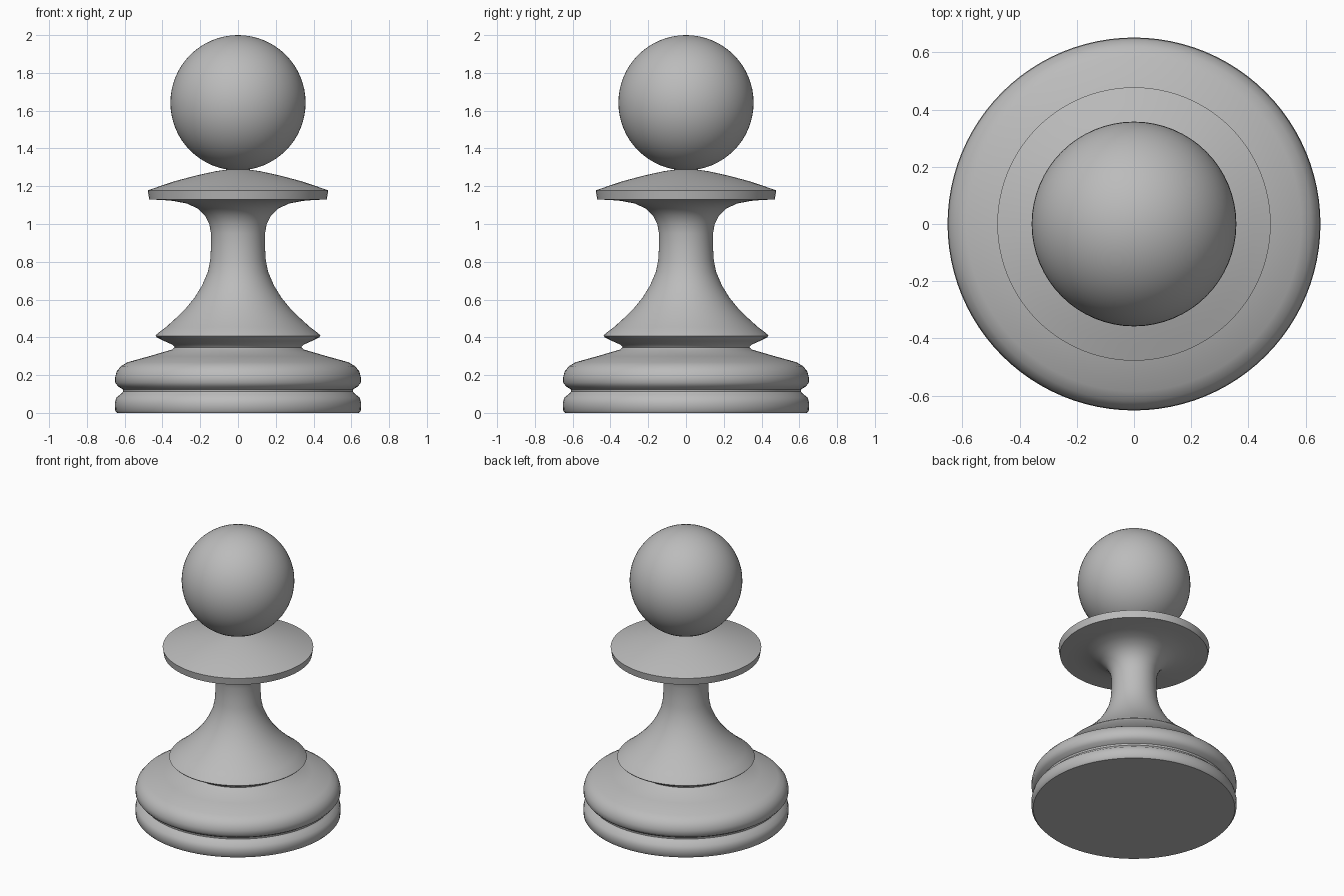
import bpy
import math

cube = bpy.data.objects.get("Cube")
if cube:
    bpy.data.objects.remove(cube)

# Single stone colour
GREY = (0.5, 0.5, 0.5, 1.0)
stone = bpy.data.materials.new("stone_grey")
stone.use_nodes = True
stone.diffuse_color = GREY
stone.node_tree.nodes["Principled BSDF"].inputs["Base Color"].default_value = GREY


def finish(obj, name, angle):
    obj.name = name
    obj.data.materials.append(stone)
    bpy.ops.object.select_all(action='DESELECT')
    obj.select_set(True)
    bpy.context.view_layer.objects.active = obj
    bpy.ops.object.shade_smooth_by_angle(angle=math.radians(angle))


def lathe(name, profile, sides=96):
    """Turn a (radius, height) profile, open or closed on the axis, about z."""
    verts, rings = [], []
    for r, z in profile:
        count = sides if r > 0 else 1
        start = len(verts)
        for i in range(count):
            a = math.tau * i / sides
            verts.append((r * math.cos(a), r * math.sin(a), z))
        rings.append([start + i % count for i in range(sides)])
    faces = []
    for low, high in zip(rings, rings[1:]):
        for i in range(sides):
            j = (i + 1) % sides
            loop = [low[i], low[j], high[j], high[i]]
            faces.append(list(dict.fromkeys(loop)))
    mesh = bpy.data.meshes.new(name)
    mesh.from_pydata(verts, [], faces)
    obj = bpy.data.objects.new(name, mesh)
    bpy.context.collection.objects.link(obj)
    finish(obj, name, 40)


# Turned body, as consecutive stretches of one profile
foot = [(0, 0), (.64, 0), (.65, .012), (.652, .05), (.645, .08), (.62, .1),
        (.608, .113), (.61, .125), (.635, .14), (.65, .16), (.65, .19),
        (.642, .22), (.62, .247), (.585, .268), (.47, .3), (.35, .335)]
collar = [(.335, .347), (.345, .36), (.39, .38), (.43, .4), (.437, .408), (.43, .417)]
stem = [(.38, .455), (.325, .505), (.275, .555), (.23, .61), (.19, .675),
        (.16, .745), (.147, .81), (.143, .88), (.143, .95), (.152, 1.0),
        (.175, 1.045), (.215, 1.083), (.27, 1.108), (.34, 1.122), (.4, 1.127)]
disc = [(.47, 1.13), (.478, 1.178), (.42, 1.198), (.33, 1.228),
        (.22, 1.257), (.12, 1.279), (.05, 1.289), (0, 1.29)]
lathe("turned_body", foot + collar + stem + disc)

# Round head
bpy.ops.mesh.primitive_uv_sphere_add(segments=64, ring_count=32, radius=.358,
                                     location=(0, 0, 1.642))
finish(bpy.context.object, "round_head", 60)
